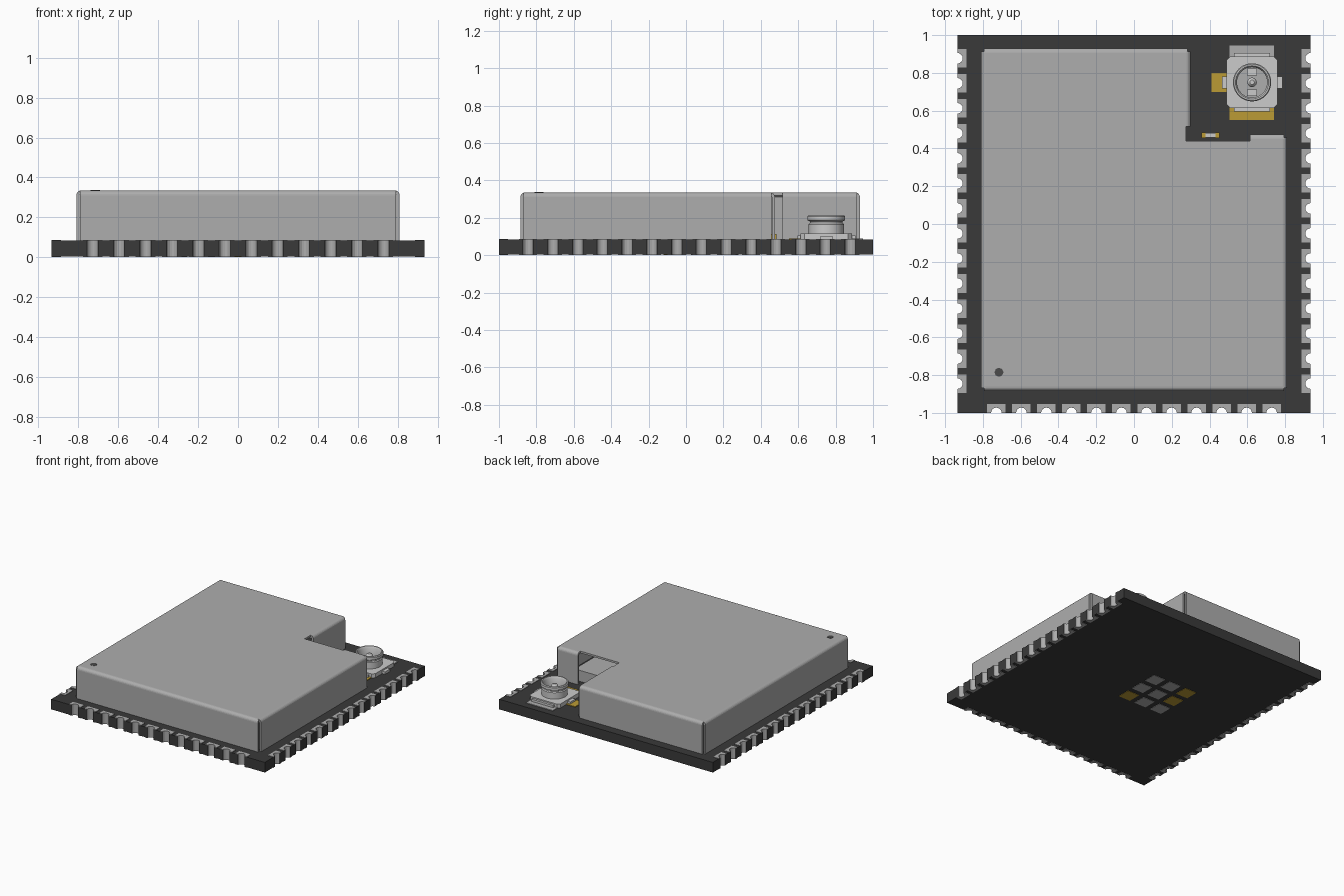
import bpy, bmesh, math
from mathutils import Vector

if "Cube" in bpy.data.objects:
    bpy.data.objects.remove(bpy.data.objects["Cube"])


def material(name, r, g, b):
    m = bpy.data.materials.new(name)
    m.use_nodes = True
    m.diffuse_color = (r, g, b, 1)
    m.node_tree.nodes["Principled BSDF"].inputs["Base Color"].default_value = (r, g, b, 1)
    return m


BOARD = material("dark board", .042, .042, .042)
METAL = material("shield grey", .42, .42, .42)
LIGHT = material("connector light grey", .60, .60, .60)
GOLD = material("gold plating", .50, .33, .036)
DARK = material("recess dark grey", .07, .07, .07)


def finish(name, bm, *mats):
    bmesh.ops.recalc_face_normals(bm, faces=bm.faces)
    me = bpy.data.meshes.new(name)
    bm.to_mesh(me)
    bm.free()
    ob = bpy.data.objects.new(name, me)
    bpy.context.collection.objects.link(ob)
    for m in mats:
        me.materials.append(m)
    return ob


def add_prism(bm, pts, z0, z1):
    face = bm.faces.new([bm.verts.new((p[0], p[1], z0)) for p in pts])
    new = bmesh.ops.extrude_face_region(bm, geom=[face])["geom"]
    bmesh.ops.translate(bm, vec=(0, 0, z1 - z0),
                        verts=[v for v in new if isinstance(v, bmesh.types.BMVert)])


def prism(name, pts, z0, z1, *mats):
    bm = bmesh.new()
    add_prism(bm, pts, z0, z1)
    return finish(name, bm, *mats)


def rect(x0, x1, y0, y1):
    return [(x0, y0), (x1, y0), (x1, y1), (x0, y1)]


def disc(x, y, r, n):
    return [(x + r * math.cos(2 * math.pi * i / n), y + r * math.sin(2 * math.pi * i / n))
            for i in range(n)]


def lathe(name, profile, x, y, mat, n=40):
    bm = bmesh.new()
    rings = [[bm.verts.new((px, py, z)) for px, py in disc(x, y, r, n)] for r, z in profile]
    for a, b in zip(rings, rings[1:]):
        for i in range(n):
            bm.faces.new((a[i], a[(i + 1) % n], b[(i + 1) % n], b[i]))
    bm.faces.new(rings[0])
    bm.faces.new(rings[-1])
    ob = finish(name, bm, mat)
    bpy.ops.object.select_all(action='DESELECT')
    ob.select_set(True)
    bpy.context.view_layer.objects.active = ob
    bpy.ops.object.shade_smooth_by_angle(angle=math.radians(35))


# Castellated edge contacts: (centre on the edge, inward direction)
HX, HY, TOP, PITCH, NOTCH = .935, 1.0, .083, .1325, .028
front = [(Vector(((i - 5.5) * PITCH, -HY)), Vector((0, 1))) for i in range(12)]
right = [(Vector((HX, -.845 + i * PITCH)), Vector((-1, 0))) for i in range(14)]
left = [(Vector((-HX, c.y)), Vector((1, 0))) for c, d in reversed(right)]


def notch(c, d):
    along = Vector((d.y, -d.x))
    angles = [math.pi * i / 8 for i in range(9)]
    return [c - along * NOTCH * math.cos(a) + d * NOTCH * math.sin(a) for a in angles]


# Board with plated half holes
outline = [Vector((-HX, -HY))]
for corner, contacts in ((Vector((HX, -HY)), front), (Vector((HX, HY)), right),
                         (Vector((-HX, HY)), []), (None, left)):
    for c, d in contacts:
        outline += notch(c, d)
    if corner:
        outline.append(corner)
board = prism("circuit_board", outline, .003, TOP, BOARD, METAL)
for p in board.data.polygons:
    inside = abs(p.center.x) < HX - .001 and abs(p.center.y) < HY - .001
    if abs(p.normal.z) < .5 and inside:
        p.material_index = 1

# Contact pads on both faces of the board
for name, z0, z1 in (("upper_edge_pads", TOP, TOP + .004), ("lower_edge_pads", 0, .003)):
    bm = bmesh.new()
    for c, d in front + right + left:
        s = Vector((d.y, -d.x)) * .049
        add_prism(bm, [c - s] + notch(c, d) + [c + s, c + s + d * .047, c - s + d * .047], z0, z1)
    finish(name, bm, METAL)

# Ground pads underneath
gold_cells = ((-1, 1), (-1, 0), (1, -1))
for i in (-1, 0, 1):
    for j in (-1, 0, 1):
        x, y = -.157 + i * .148, .08 + j * .148
        prism("ground_pad", rect(x - .052, x + .052, y - .052, y + .052), 0, .003,
              GOLD if (i, j) in gold_cells else METAL)

# Shield can: top plate with a notched corner and a slot
BEND, ROOF = .025, .335
prism("shield_top", [(-.785, -.86), (.785, -.86), (.785, .45), (.615, .45), (.615, .44),
                     (.275, .44), (.275, .905), (-.785, .905)], ROOF - .015, ROOF, METAL)
prism("orientation_mark", disc(-.715, -.785, .024, 8), ROOF, ROOF + .002, DARK)


# Shield can: walls bent down from the top plate, with open corner seams
def wall(name, a, b, trim_a, trim_b):
    a, b = Vector(a), Vector(b)
    along = (b - a).normalized()
    inward = Vector((-along.y, along.x))
    a, b = a + along * trim_a, b - along * trim_b
    arc = [(BEND * (1 - math.cos(t)), ROOF - BEND * (1 - math.sin(t)))
           for t in [math.pi / 2 * k / 5 for k in range(6)]]
    profile = [(0, TOP)] + arc + [(BEND, ROOF - .015), (.015, ROOF - BEND), (.015, TOP)]
    bm = bmesh.new()
    ends = [[bm.verts.new((*(e + inward * o), z)) for o, z in profile] for e in (a, b)]
    n = len(profile)
    for i in range(n):
        j = (i + 1) % n
        bm.faces.new((ends[0][i], ends[0][j], ends[1][j], ends[1][i]))
    for e in ends:
        bm.faces.new(e)
    finish(name, bm, METAL)


SEAM = .017
wall("shield_front_wall", (-.81, -.885), (.81, -.885), SEAM, SEAM)
wall("shield_left_wall", (.81, -.885), (.81, .475), SEAM, SEAM)
wall("shield_recess_back_wall", (.81, .475), (.615, .475), SEAM, 0)
wall("shield_recess_side_wall", (.30, .515), (.30, .93), 0, SEAM)
wall("shield_back_wall", (.30, .93), (-.81, .93), SEAM, SEAM)
wall("shield_right_wall", (-.81, .93), (-.81, -.885), SEAM, SEAM)

# Chip beneath the slot
prism("inner_chip", rect(.2, .68, -.05, .42), TOP, .17, METAL)

# Small capacitor in the slot
prism("capacitor_body", rect(.378, .432, .457, .483), TOP, .112, LIGHT)
for x in (.358, .432):
    prism("capacitor_end", rect(x, x + .02, .455, .485), TOP, .114, GOLD)

# Antenna connector: solder pads and chamfered base
CX, CY = .625, .75
prism("connector_front_pad", rect(.505, .74, .55, .64), TOP, TOP + .005, GOLD)
prism("connector_side_pad", rect(.41, .50, .70, .80), TOP, TOP + .005, GOLD)
prism("connector_back_pad", rect(.505, .74, .86, .945), TOP, TOP + .005, METAL)
W, H, C = .135, .137, .02
prism("connector_base", [(CX + x, CY + y) for x, y in (
    (-W + C, -H), (W - C, -H), (W, -H + C), (W, H - C),
    (W - C, H), (-W + C, H), (-W, H - C), (-W, -H + C))], TOP, .115, LIGHT)
prism("connector_lips", rect(CX - .095, CX + .095, CY - .155, CY + .155), TOP, .105, LIGHT)
prism("connector_tabs", rect(CX - .16, CX + .16, CY - .032, CY + .032), TOP, .103, LIGHT)

# Antenna connector: hollow ring with a grooved waist, floor and centre pin
lathe("connector_ring", [(.094, .115), (.094, .165), (.088, .172), (.088, .18), (.101, .187),
                         (.101, .207), (.096, .213), (.088, .213), (.08, .2), (.08, .125)],
      CX, CY, LIGHT)
prism("connector_floor_groove", disc(CX, CY, .08, 32), .125, .127, METAL)
for s in (-1, 1):
    prism("connector_contact", rect(CX - .026, CX + .026, CY + s * .055 - .018, CY + s * .055 + .018),
          .127, .14, LIGHT)
lathe("connector_pin", [(.025, .125), (.025, .175), (.021, .188), (.012, .195)], CX, CY, LIGHT, 20)
